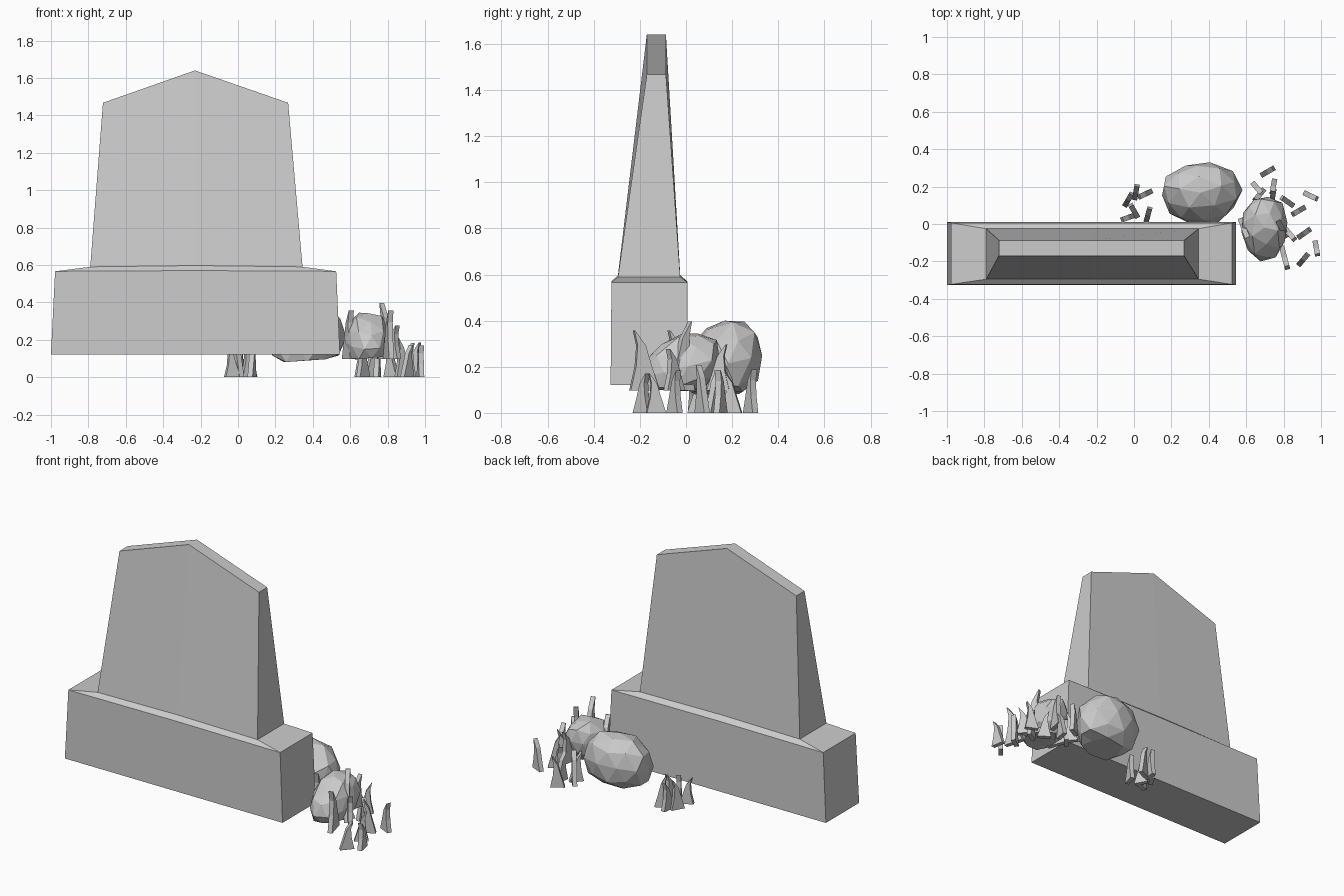
import bpy, bmesh, math, random
from mathutils import Vector, Matrix

if "Cube" in bpy.data.objects:
    bpy.data.objects.remove(bpy.data.objects["Cube"])
random.seed(4)

stone = bpy.data.materials.new("stone grey")
stone.use_nodes = True
GREY = (0.6, 0.6, 0.6, 1)
stone.diffuse_color = GREY
stone.node_tree.nodes["Principled BSDF"].inputs["Base Color"].default_value = GREY


def finish(bm, name):
    bmesh.ops.recalc_face_normals(bm, faces=bm.faces)
    mesh = bpy.data.meshes.new(name)
    bm.to_mesh(mesh)
    bm.free()
    mesh.materials.append(stone)
    obj = bpy.data.objects.new(name, mesh)
    bpy.context.collection.objects.link(obj)
    return obj


def loft(bm, rings):
    """Skin a stack of equal-sized closed rings and cap both ends."""
    loops = [[bm.verts.new(p) for p in ring] for ring in rings]
    n = len(loops[0])
    for low, high in zip(loops, loops[1:]):
        for i in range(n):
            j = (i + 1) % n
            bm.faces.new((low[i], low[j], high[j], high[i]))
    bm.faces.new(loops[0])
    bm.faces.new(loops[-1])


def slab_ring(x0, x1, y0, y1, z, peak):
    """Six-point ring whose middle points can rise into a gable."""
    xm = -0.23
    return [(x0, y0, z), (xm, y0, peak), (x1, y0, z),
            (x1, y1, z), (xm, y1, peak), (x0, y1, z)]


# Plinth with sloped shoulder
bm = bmesh.new()
loft(bm, [slab_ring(-1, 0.545, -0.327, 0.01, 0.122, 0.122),
          slab_ring(-0.978, 0.525, -0.323, 0.006, 0.566, 0.57),
          slab_ring(-0.79, 0.345, -0.295, -0.025, 0.59, 0.597)])
finish(bm, "plinth")

# Tapered headstone with gabled top
bm = bmesh.new()
loft(bm, [slab_ring(-0.79, 0.345, -0.295, -0.025, 0.59, 0.597),
          slab_ring(-0.722, 0.268, -0.17, -0.087, 1.467, 1.64)])
finish(bm, "headstone")


def boulder(name, low, high, lean, turn):
    """Faceted rock with a flat underside, fitted into a box."""
    bm = bmesh.new()
    bmesh.ops.create_icosphere(bm, subdivisions=2, radius=1)
    spin = Matrix.Rotation(turn, 3, "Z")
    for v in bm.verts:
        v.co = spin @ v.co * random.uniform(0.92, 1.06)
        v.co.z += lean * v.co.y
        v.co.z = max(v.co.z, -0.62 + 0.08 * v.co.x)
    for axis in range(3):
        values = [v.co[axis] for v in bm.verts]
        a, b = min(values), max(values)
        for v in bm.verts:
            t = (v.co[axis] - a) / (b - a)
            v.co[axis] = low[axis] + t * (high[axis] - low[axis])
    finish(bm, name)


boulder("large_boulder", (0.15, 0.0, 0.08), (0.58, 0.33, 0.4), 0.2, 0.4)
boulder("small_boulder", (0.575, -0.2, 0.095), (0.82, 0.145, 0.345), 0.3, 1.1)


def blade(name, x, y, degrees, height, ground=0.0, length=0.085, flip=1):
    """Thin bent spike: wide foot, narrow waist and a pointed tip."""
    bm = bmesh.new()
    rings = []
    for t, shift, size in ((0, 0, 1), (0.4, 0.04, 0.55),
                           (0.75, 0.12, 0.28), (1, 0.36, 0.03)):
        c, h, w = flip * shift * length, size * length / 2, 0.014
        rings.append([(c - h, -w, t * height), (c + h, -w, t * height),
                      (c + h, w, t * height), (c - h, w, t * height)])
    loft(bm, rings)
    obj = finish(bm, name)
    obj.location = (x, y, ground)
    obj.rotation_euler.z = math.radians(degrees)


# Grass clump behind the plinth
for i, (x, y, a) in enumerate([(0.01, 0.17, 80), (0.06, 0.16, 25), (-0.03, 0.13, 60),
                               (0.0, 0.07, -60), (0.075, 0.05, 75), (-0.03, 0.035, 20)]):
    blade(f"back_grass_{i + 1}", x, y, a, random.uniform(0.15, 0.21), flip=(-1) ** i)

# Grass scattered around the small boulder
for i, (x, y, a) in enumerate([(0.715, 0.28, 30), (0.745, 0.2, 80), (0.945, 0.15, -25),
                               (0.88, 0.07, 30), (0.91, -0.05, 35), (0.975, -0.13, 100),
                               (0.905, -0.19, 50), (0.82, 0.12, -35), (0.66, 0.19, -50),
                               (0.67, 0.155, 50)]):
    blade(f"side_grass_{i + 1}", x, y, a, random.uniform(0.17, 0.21), flip=(-1) ** i)

# Taller blades rooted against the boulders
for i, (x, y, a, h, size) in enumerate([(0.805, -0.18, 105, 0.26, 0.13),
                                        (0.59, -0.03, -70, 0.26, 0.13),
                                        (0.79, -0.02, 120, 0.3, 0.12),
                                        (0.83, -0.05, -50, 0.18, 0.1),
                                        (0.74, 0.14, 80, 0.2, 0.1)]):
    blade(f"tall_grass_{i + 1}", x, y, a, h, 0.097, size, -1 if i == 0 else 1)
